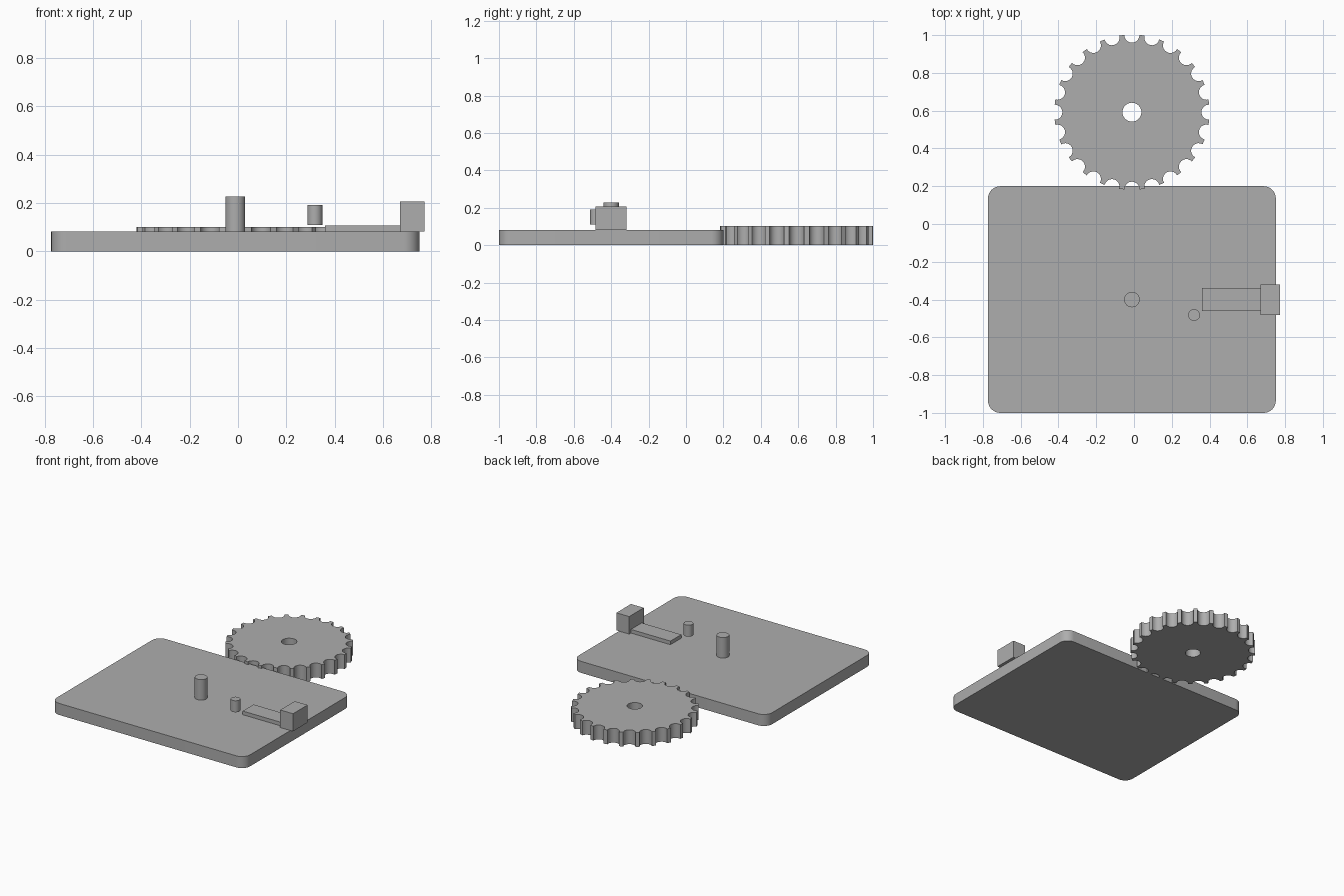
import bpy
import bmesh
from math import acos, cos, pi, sin, tau

cube = bpy.data.objects.get("Cube")
if cube:
    bpy.data.objects.remove(cube, do_unlink=True)

GREY = (0.42, 0.42, 0.42, 1.0)
grey = bpy.data.materials.new("plain grey")
grey.use_nodes = True
grey.diffuse_color = GREY
grey.node_tree.nodes["Principled BSDF"].inputs["Base Color"].default_value = GREY

MID_X = -0.011          # shared centre line of plate, post and wheel
PLATE_TOP = 0.082


def arc(cx, cy, r, start, end, steps):
    """Points along an arc, both ends included."""
    angles = [start + (end - start) * i / steps for i in range(steps + 1)]
    return [(cx + r * cos(a), cy + r * sin(a)) for a in angles]


def circle(cx, cy, r, steps=40):
    return arc(cx, cy, r, 0, tau, steps)[:-1]


def rectangle(x0, x1, y0, y1):
    return [(x0, y0), (x1, y0), (x1, y1), (x0, y1)]


def rounded_rectangle(x0, x1, y0, y1, r):
    corners = [(x1 - r, y1 - r), (x0 + r, y1 - r), (x0 + r, y0 + r), (x1 - r, y0 + r)]
    points = []
    for i, (cx, cy) in enumerate(corners):
        points += arc(cx, cy, r, i * pi / 2, (i + 1) * pi / 2, 8)
    return points


def scalloped_circle(cx, cy, r, count, notch_centre, notch_r):
    """Circle with round notches; the rim left between them forms the teeth."""
    opening = acos((r * r - notch_centre ** 2 - notch_r ** 2) / (2 * notch_centre * notch_r))
    points = []
    for i in range(count):
        a = tau * i / count
        points += arc(cx + notch_centre * cos(a), cy + notch_centre * sin(a),
                      notch_r, a - opening, a + opening - tau, 10)[::1]
    return points


def extrude(name, loops, z0, z1):
    """Solid from an outline (plus hole outlines) between two heights."""
    bm = bmesh.new()
    edges = []
    for loop in loops:
        verts = [bm.verts.new((x, y, z0)) for x, y in loop]
        edges += [bm.edges.new((verts[i - 1], verts[i])) for i in range(len(verts))]
    if len(loops) == 1:
        bm.faces.new(verts)
    else:
        bmesh.ops.triangle_fill(bm, use_beauty=True, use_dissolve=False, edges=edges)
    result = bmesh.ops.extrude_face_region(bm, geom=bm.faces[:], use_keep_orig=True)
    top = [g for g in result["geom"] if isinstance(g, bmesh.types.BMVert)]
    bmesh.ops.translate(bm, verts=top, vec=(0, 0, z1 - z0))
    bmesh.ops.recalc_face_normals(bm, faces=bm.faces[:])
    mesh = bpy.data.meshes.new(name)
    bm.to_mesh(mesh)
    bm.free()
    mesh.materials.append(grey)
    obj = bpy.data.objects.new(name, mesh)
    bpy.context.collection.objects.link(obj)
    bpy.ops.object.select_all(action="DESELECT")
    obj.select_set(True)
    bpy.context.view_layer.objects.active = obj
    bpy.ops.object.shade_smooth_by_angle()
    return obj


# Base plate with rounded corners
extrude("base_plate", [rounded_rectangle(-0.773, 0.751, -1.0, 0.2, 0.065)], 0, PLATE_TOP)

# Axle post and the small pin hovering beside the slide
extrude("axle_post", [circle(MID_X, -0.4, 0.041)], PLATE_TOP, 0.228)
extrude("small_pin", [circle(0.318, -0.482, 0.031)], 0.11, 0.192)

# Slide bar and its end block
extrude("slide_bar", [rectangle(0.36, 0.671, -0.461, -0.339)], PLATE_TOP, 0.108)
extrude("end_block", [rectangle(0.671, 0.772, -0.483, -0.319)], PLATE_TOP, 0.207)

# Toothed wheel with a centre hole
WHEEL_Y = 0.592
extrude("toothed_wheel",
        [scalloped_circle(MID_X, WHEEL_Y, 0.411, 24, 0.408, 0.04),
         circle(MID_X, WHEEL_Y, 0.05)], 0, 0.102)
